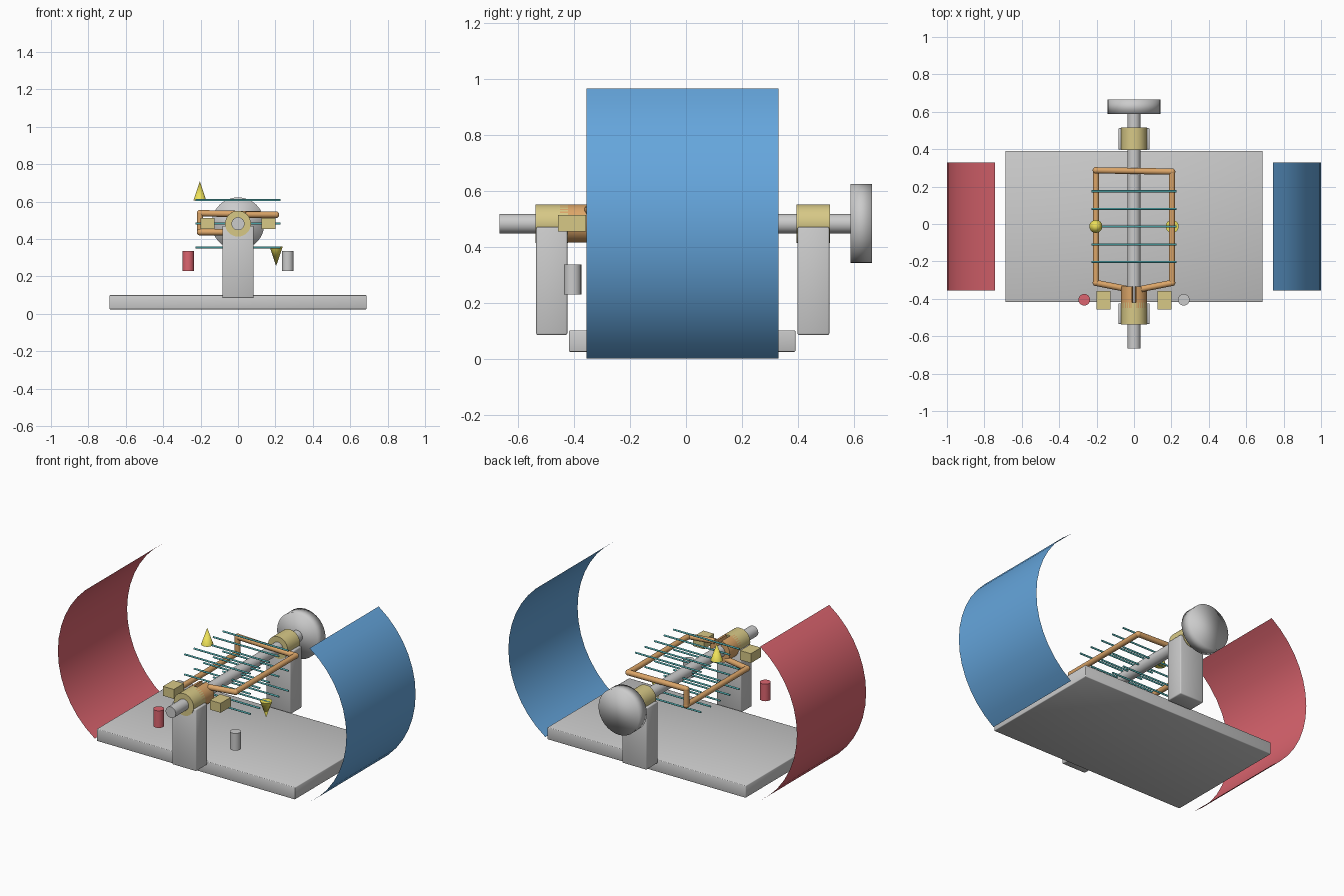
import bpy, bmesh, math
from mathutils import Matrix, Vector

if "Cube" in bpy.data.objects:
    bpy.data.objects.remove(bpy.data.objects["Cube"])

AXIS_Z = 0.482


def material(name, rgb):
    m = bpy.data.materials.new(name)
    m.diffuse_color = (*rgb, 1)
    m.use_nodes = True
    m.node_tree.nodes["Principled BSDF"].inputs["Base Color"].default_value = m.diffuse_color
    return m


RED = material("red", (0.72, 0.13, 0.16))
BLUE = material("blue", (0.13, 0.38, 0.72))
GOLD = material("brass", (0.68, 0.58, 0.24))
COPPER = material("copper", (0.72, 0.38, 0.14))
STEEL = material("steel", (0.72, 0.73, 0.75))
TEAL = material("teal", (0.12, 0.6, 0.62))
YELLOW = material("yellow", (0.85, 0.75, 0.1))


def finish(bm, name, mat=None, smooth=None):
    """smooth: None = flat, 'all' = fully smooth, number = smooth by angle"""
    me = bpy.data.meshes.new(name)
    bm.to_mesh(me)
    bm.free()
    ob = bpy.data.objects.new(name, me)
    bpy.context.collection.objects.link(ob)
    if mat:
        me.materials.append(mat)
    if smooth == 'all':
        me.shade_smooth()
    elif smooth:
        bpy.ops.object.select_all(action='DESELECT')
        ob.select_set(True)
        bpy.context.view_layer.objects.active = ob
        bpy.ops.object.shade_smooth_by_angle(angle=math.radians(smooth))
    return ob


def box(name, lo, hi, mat=None, bevel=0, smooth=None):
    lo, hi = Vector(lo), Vector(hi)
    bm = bmesh.new()
    bmesh.ops.create_cube(bm, size=1, matrix=Matrix.Translation((lo + hi) / 2)
                          @ Matrix.Diagonal((*(hi - lo), 1)))
    if bevel:
        bmesh.ops.bevel(bm, geom=bm.edges[:], offset=bevel, segments=2,
                        profile=0.5, affect='EDGES')
    return finish(bm, name, mat, smooth)


def rod(name, a, b, r1, mat=None, r2=None, sides=32, smooth=40):
    """Cylinder or cone running from a to b"""
    a, b = Vector(a), Vector(b)
    rot = (b - a).to_track_quat('Z', 'Y').to_matrix().to_4x4()
    bm = bmesh.new()
    bmesh.ops.create_cone(bm, cap_ends=True, segments=sides, radius1=r1,
                          radius2=r1 if r2 is None else r2,
                          depth=(b - a).length,
                          matrix=Matrix.Translation((a + b) / 2) @ rot)
    return finish(bm, name, mat, smooth)


# Base plate
box("base_plate", (-0.687, -0.418, 0.024), (0.687, 0.391, 0.1), bevel=0.004, smooth='all')

# Posts with bearings
for label, y0, y1 in (("front", -0.535, -0.424), ("back", 0.398, 0.512)):
    box(label + "_post", (-0.084, y0, 0.084), (0.084, y1, 0.47), bevel=0.006, smooth='all')
    rod(label + "_bearing", (0, y0 - 0.003, AXIS_Z), (0, y1 + 0.003, AXIS_Z), 0.069, GOLD)

# Shaft and hand wheel
rod("shaft", (0, -0.666, AXIS_Z), (0, 0.62, AXIS_Z), 0.035, STEEL)
rod("hand_wheel", (0, 0.588, AXIS_Z), (0, 0.665, AXIS_Z), 0.141, smooth='all')

# Curved sheet magnets
sag, half = 0.256, AXIS_Z
radius = (sag ** 2 + half ** 2) / (2 * sag)
span = math.asin(half / radius)
for label, s, mat in (("left", -1, RED), ("right", 1, BLUE)):
    bm = bmesh.new()
    steps = 14
    rows = []
    for i in range(steps + 1):
        t = span * (2 * i / steps - 1)
        x = s * (1 - radius + radius * math.cos(t))
        z = AXIS_Z + radius * math.sin(t)
        rows.append([bm.verts.new((x, y, z)) for y in (-0.355, 0.33)])
    for p, q in zip(rows, rows[1:]):
        loop = (p[0], p[1], q[1], q[0])
        bm.faces.new(loop if s > 0 else loop[::-1])
    finish(bm, label + "_magnet", mat, 'all')

# Split commutator halves
for label, s in (("left", -1), ("right", 1)):
    bm = bmesh.new()
    ring = []
    steps = 14
    for i in range(steps + 1):
        t = math.radians(-80 + 160 * i / steps)
        ring.append([bm.verts.new((s * r * math.cos(t), y, AXIS_Z + r * math.sin(t)))
                     for r, y in ((0.036, -0.45), (0.069, -0.45), (0.069, -0.335), (0.036, -0.335))])
    for p, q in zip(ring, ring[1:]):
        for k in range(4):
            bm.faces.new((p[k], p[(k + 1) % 4], q[(k + 1) % 4], q[k]))
    bm.faces.new(ring[0])
    bm.faces.new(ring[-1])
    bmesh.ops.recalc_face_normals(bm, faces=bm.faces[:])
    finish(bm, label + "_commutator_half", COPPER, 40)

# Brushes and terminals
for label, s, mat in (("left", -1, RED), ("right", 1, None)):
    x0, x1 = sorted((s * 0.125, s * 0.2))
    box(label + "_brush", (x0, -0.457, 0.453), (x1, -0.357, 0.512), GOLD)
    rod(label + "_terminal", (s * 0.266, -0.405, 0.228), (s * 0.266, -0.405, 0.335), 0.031, mat, sides=20)

# Wire coil: straight copper rods with ball joints
path = [(0.04, -0.347, 0.53), (0.203, -0.315, 0.53), (0.203, 0.28, 0.53),
        (-0.203, 0.287, 0.538), (-0.203, 0.287, 0.437), (-0.203, -0.315, 0.437),
        (-0.04, -0.347, 0.437)]
for i, (a, b) in enumerate(zip(path, path[1:])):
    rod(f"coil_wire_{i + 1}", a, b, 0.017, COPPER, sides=14)
for i, p in enumerate(path[1:-1]):
    bm = bmesh.new()
    bmesh.ops.create_uvsphere(bm, u_segments=14, v_segments=8, radius=0.018,
                              matrix=Matrix.Translation(p))
    finish(bm, f"coil_joint_{i + 1}", COPPER, 'all')

# Field lines
for j, dz in enumerate((-0.126, 0, 0.126)):
    for i in range(5):
        y = -0.203 + i * 0.0945
        rod(f"field_line_{j + 1}_{i + 1}", (-0.228, y, AXIS_Z + dz), (0.228, y, AXIS_Z + dz),
            0.0055, TEAL, sides=8, smooth=60)

# Force arrow cones, up on the left and down on the right
for label, s in (("left", -1), ("right", 1)):
    rod(label + "_force_arrow", (s * 0.204, -0.013, AXIS_Z - s * 0.123),
        (s * 0.204, -0.013, AXIS_Z - s * 0.226), 0.035, YELLOW, r2=0, sides=16, smooth=40)
